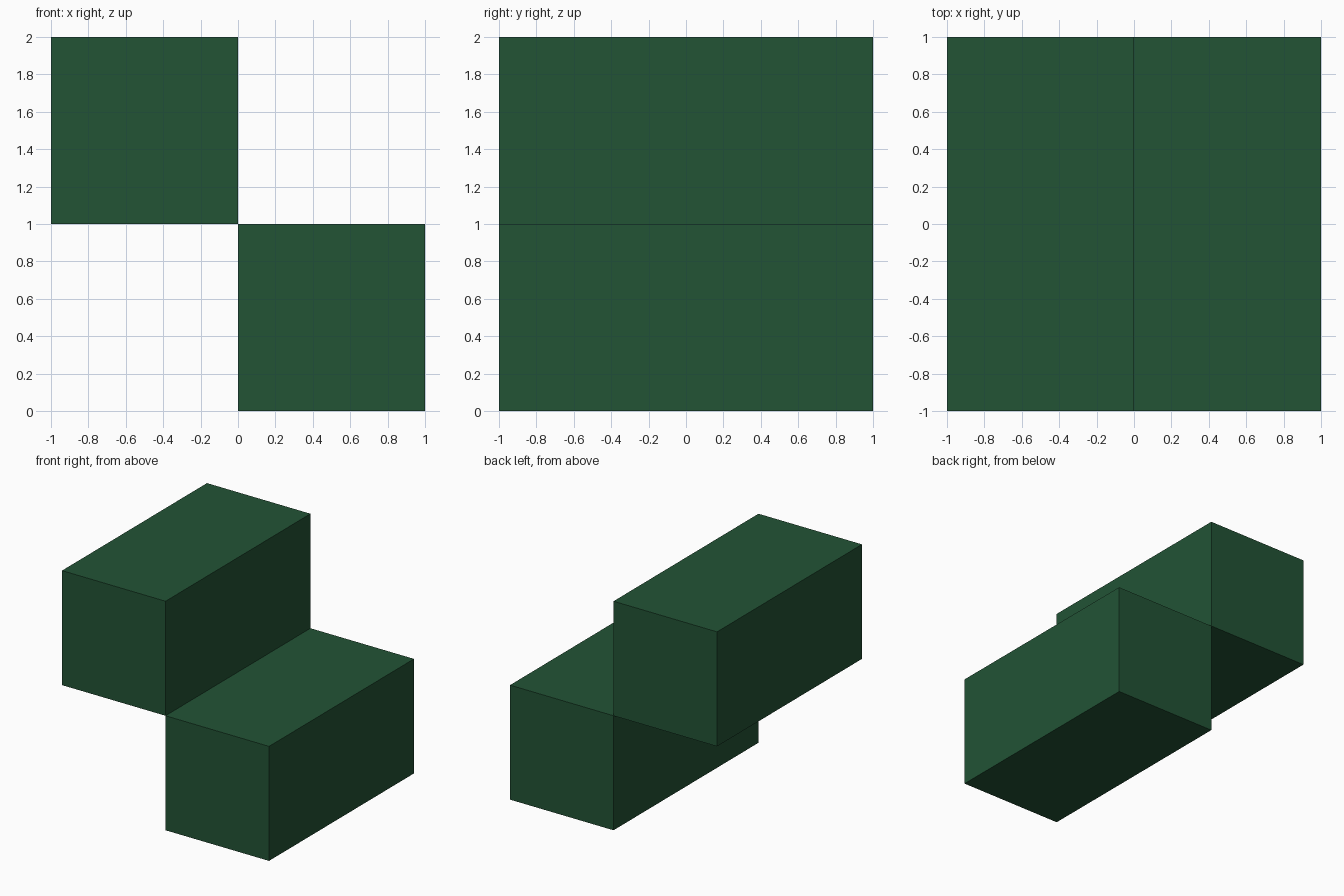
import bpy

if "Cube" in bpy.data.objects:
    bpy.data.objects.remove(bpy.data.objects["Cube"])

green = bpy.data.materials.new("dark_green")
green.diffuse_color = (0.0160, 0.0865, 0.0356, 1.0)
green.use_nodes = True
green.node_tree.nodes["Principled BSDF"].inputs["Base Color"].default_value = green.diffuse_color


def block(name, center, size):
    """Axis-aligned flat-shaded box."""
    bpy.ops.mesh.primitive_cube_add(size=1, location=center)
    ob = bpy.context.object
    ob.name = name
    ob.scale = size
    bpy.ops.object.transform_apply(location=False, rotation=False, scale=True)
    ob.data.materials.append(green)
    return ob


# Two long steps that meet along one edge
block("lower_step", (0.5, 0, 0.5), (1, 2, 1))
block("upper_step", (-0.5, 0, 1.5), (1, 2, 1))
